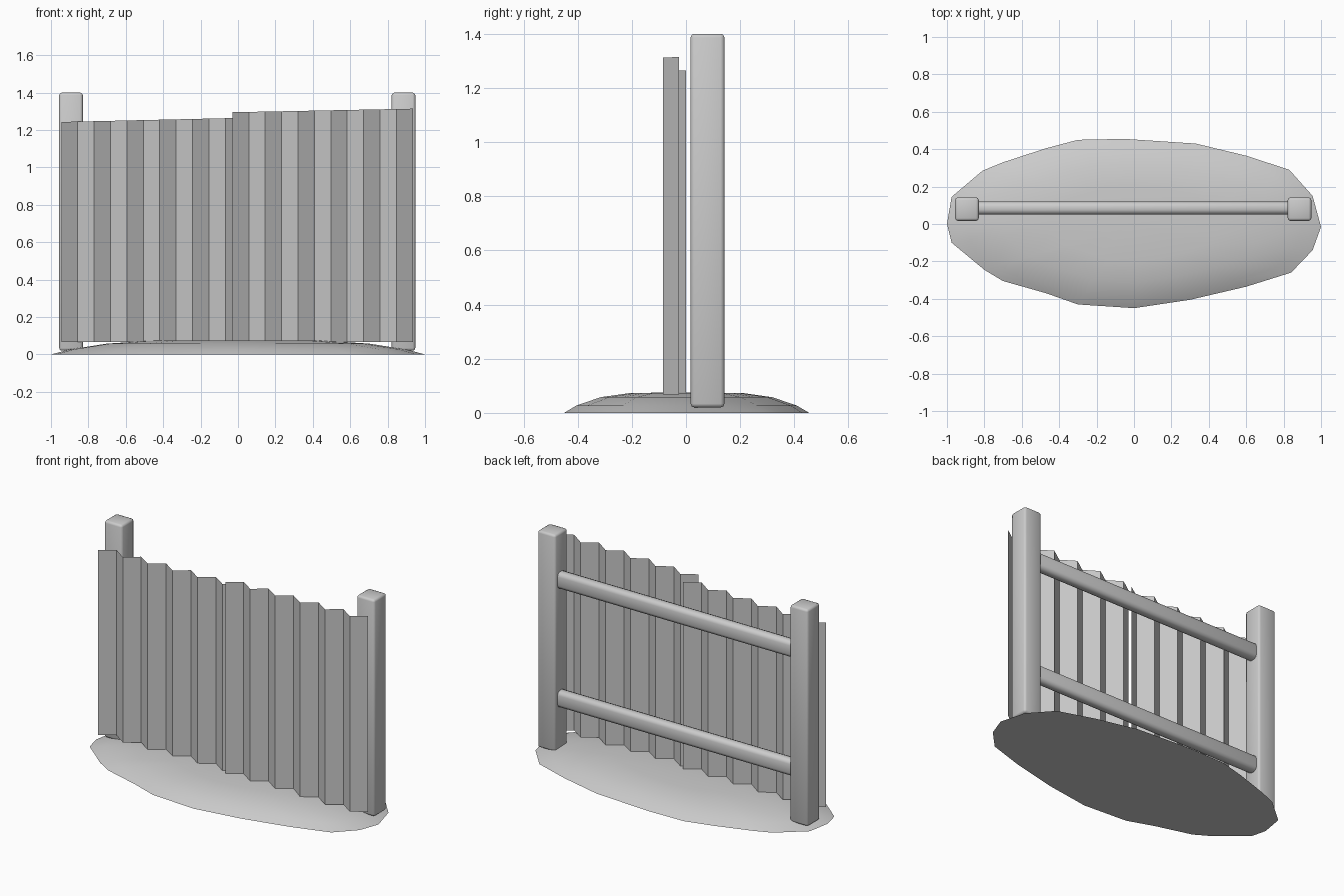
import bpy, bmesh, math

cube = bpy.data.objects.get("Cube")
if cube:
    bpy.data.objects.remove(cube, do_unlink=True)

grey = bpy.data.materials.new("plain grey")
grey.use_nodes = True
grey.diffuse_color = (0.6, 0.6, 0.6, 1)
grey.node_tree.nodes["Principled BSDF"].inputs["Base Color"].default_value = (0.6, 0.6, 0.6, 1)


def finish(name, bm, smooth_angle=None, fix_normals=True):
    if fix_normals:
        bmesh.ops.recalc_face_normals(bm, faces=bm.faces[:])
    mesh = bpy.data.meshes.new(name)
    bm.to_mesh(mesh)
    bm.free()
    mesh.materials.append(grey)
    obj = bpy.data.objects.new(name, mesh)
    bpy.context.collection.objects.link(obj)
    if smooth_angle:
        bpy.ops.object.select_all(action='DESELECT')
        obj.select_set(True)
        bpy.context.view_layer.objects.active = obj
        bpy.ops.object.shade_smooth_by_angle(angle=math.radians(smooth_angle))
    return obj


def beveled_box(name, low, high, bevel, segments):
    bm = bmesh.new()
    bmesh.ops.create_cube(bm, size=1)
    for v in bm.verts:
        for i in range(3):
            v.co[i] = high[i] if v.co[i] > 0 else low[i]
    bmesh.ops.bevel(bm, geom=bm.edges[:], offset=bevel, segments=segments,
                    profile=0.5, affect='EDGES')
    return finish(name, bm, 50)


# Corrugated sheet: an open zigzag surface with a slightly rising top edge
def corrugated_sheet(name, x, y_front, top_start, top_end):
    folds, pitch, depth, bottom = 11, 0.0877, 0.06, 0.067
    bm = bmesh.new()
    columns = []
    for i in range(folds + 1):
        px, py = x + i * pitch, y_front + depth * (i % 2)
        top = top_start + (top_end - top_start) * i / folds
        columns.append((bm.verts.new((px, py, bottom)), bm.verts.new((px, py, top))))
    for (a, b), (c, d) in zip(columns, columns[1:]):
        bm.faces.new((a, c, d, b))
    finish(name, bm, fix_normals=False)


corrugated_sheet("right_sheet", -0.945, -0.06, 1.243, 1.265)
corrugated_sheet("left_sheet", -0.03, -0.085, 1.295, 1.314)

# Posts
for side, x in (("right", -0.893), ("left", 0.885)):
    beveled_box(side + "_post", (x - 0.063, 0.017, 0.02), (x + 0.063, 0.142, 1.4), 0.014, 2)

# Rails between the posts
for level, z in (("upper", 1.1), ("lower", 0.345)):
    beveled_box(level + "_rail", (-0.95, 0.051, z - 0.052), (0.942, 0.119, z + 0.052), 0.024, 2)

# Irregular earth mound built from shrinking rings of its outline
outline = [(-1, 0), (-.975, .145), (-.81, .285), (-.7, .33), (-.47, .405), (-.3, .45),
           (-.05, .455), (.33, .43), (.6, .365), (.83, .29), (.955, .15), (1, -.015),
           (.955, -.14), (.84, -.26), (.6, -.335), (.3, -.405), (0, -.45), (-.3, -.43),
           (-.47, -.37), (-.7, -.305), (-.8, -.245), (-.975, -.1)]
bm = bmesh.new()
rings = [[bm.verts.new((x * s, y * s, z)) for x, y in outline]
         for s, z in ((1, 0), (0.9, 0.027), (0.7, 0.058), (0.45, 0.074))]
bm.faces.new(rings[0])
peak = bm.verts.new((0, 0, 0.075))
count = len(outline)
for i in range(count):
    j = (i + 1) % count
    for lower, upper in zip(rings, rings[1:]):
        bm.faces.new((lower[i], lower[j], upper[j], upper[i]))
    bm.faces.new((rings[-1][i], rings[-1][j], peak))
finish("ground_mound", bm, 40)
